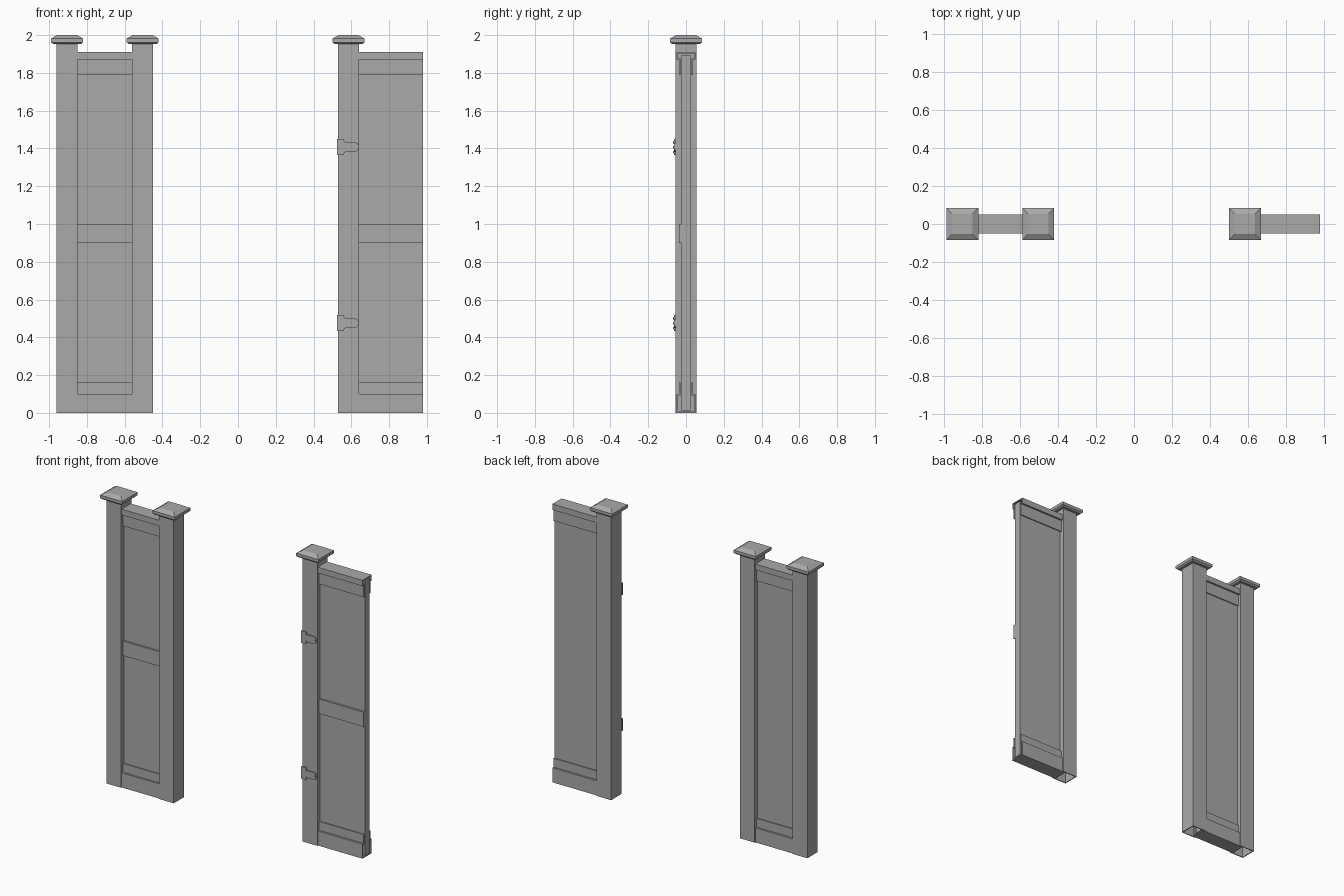
import bpy, bmesh, math

cube = bpy.data.objects.get("Cube")
if cube:
    bpy.data.objects.remove(cube, do_unlink=True)

grey = bpy.data.materials.new("vinyl grey")
grey.use_nodes = True
colour = (0.4, 0.4, 0.4, 1)
grey.diffuse_color = colour
grey.node_tree.nodes["Principled BSDF"].inputs["Base Color"].default_value = colour


def finish(name, bm, smooth=False):
    bmesh.ops.recalc_face_normals(bm, faces=bm.faces)
    mesh = bpy.data.meshes.new(name)
    bm.to_mesh(mesh)
    bm.free()
    mesh.materials.append(grey)
    ob = bpy.data.objects.new(name, mesh)
    bpy.context.collection.objects.link(ob)
    if smooth:
        bpy.ops.object.select_all(action='DESELECT')
        ob.select_set(True)
        bpy.context.view_layer.objects.active = ob
        bpy.ops.object.shade_smooth_by_angle(angle=math.radians(32))
    return ob


def box(name, x0, x1, y0, y1, z0, z1):
    bm = bmesh.new()
    bmesh.ops.create_cube(bm, size=1)
    for v in bm.verts:
        v.co = (x1 if v.co.x > 0 else x0, y1 if v.co.y > 0 else y0, z1 if v.co.z > 0 else z0)
    return finish(name, bm)


def prism(name, points, direction, smooth=False):
    """Extrude a flat outline along a direction."""
    bm = bmesh.new()
    face = bm.faces.new([bm.verts.new(p) for p in points])
    moved = bmesh.ops.extrude_face_region(bm, geom=[face])["geom"]
    bmesh.ops.translate(bm, vec=direction, verts=[g for g in moved if isinstance(g, bmesh.types.BMVert)])
    return finish(name, bm, smooth)


def square_loft(name, x, rings, smooth=False, close_top=True):
    """Stack square rings given as (half width, height)."""
    bm = bmesh.new()
    loops = [[bm.verts.new((x + sx * h, sy * h, z)) for sx, sy in ((-1, -1), (1, -1), (1, 1), (-1, 1))]
             for h, z in rings]
    for a, b in zip(loops, loops[1:]):
        for i in range(4):
            j = (i + 1) % 4
            bm.faces.new((a[i], a[j], b[j], b[i]))
    if close_top:
        bm.faces.new(loops[-1])
    return finish(name, bm, smooth)


POST = 0.056


def post(name, x):
    # hollow square tube, open at the foot
    wall = 0.006
    square_loft(name, x, [(POST - wall, 1.94), (POST - wall, 0), (POST, 0), (POST, 1.955)], close_top=False)
    square_loft(name + "_cap", x, [(POST, 1.953), (0.074, 1.953), (0.084, 1.962), (0.084, 1.982),
                                   (0.06, 1.996), (0.054, 2.0)], smooth=True)


def rail(name, x0, x1, base, step, tip):
    # stepped channel that grips the panel edge
    wide, lip, wall = 0.05, 0.037, 0.007
    d = wall if step > base else -wall
    half = [(wide, base), (wide, step), (lip, step), (lip, tip),
            (lip - wall, tip), (lip - wall, step - d), (wide - wall, step - d), (wide - wall, base + d)]
    outline = half + [(-y, z) for y, z in reversed(half)]
    prism(name, [(x0, y, z) for y, z in outline], (x1 - x0, 0, 0))


def panel(name, x0, x1):
    box(name + "_infill", x0, x1, -0.024, 0.024, 0.012, 1.895)
    rail(name + "_top_rail", x0, x1, 1.91, 1.87, 1.79)
    rail(name + "_bottom_rail", x0, x1, 0.0, 0.10, 0.16)
    box(name + "_middle_rail", x0, x1, -0.037, -0.024, 0.90, 1.0)


def hinge(name, z):
    # leaf with a rounded tongue, lying on the front of the post
    half = [(0.525, 0.042), (0.558, 0.042), (0.565, 0.025), (0.62, 0.025), (0.634, 0.018), (0.64, 0.006)]
    outline = half + [(x, -h) for x, h in reversed(half)]
    prism(name + "_leaf", [(x, -0.064, z + h) for x, h in outline], (0, 0.008, 0))
    for i, (x, h) in enumerate([(0.562, 0.026), (0.562, -0.026), (0.628, 0)]):
        ring = [(x + 0.006 * math.cos(a), -0.070, z + h + 0.006 * math.sin(a))
                for a in (k * math.tau / 12 for k in range(12))]
        prism(f"{name}_screw_{i + 1}", ring, (0, 0.007, 0), True)


# fixed section between two posts
post("outer_post", -0.905)
post("inner_post", -0.505)
panel("fixed_section", -0.87, -0.54)

# gate leaf hung on one post
post("gate_post", 0.585)
panel("gate_section", 0.62, 0.98)
hinge("upper_hinge", 1.407)
hinge("lower_hinge", 0.475)
